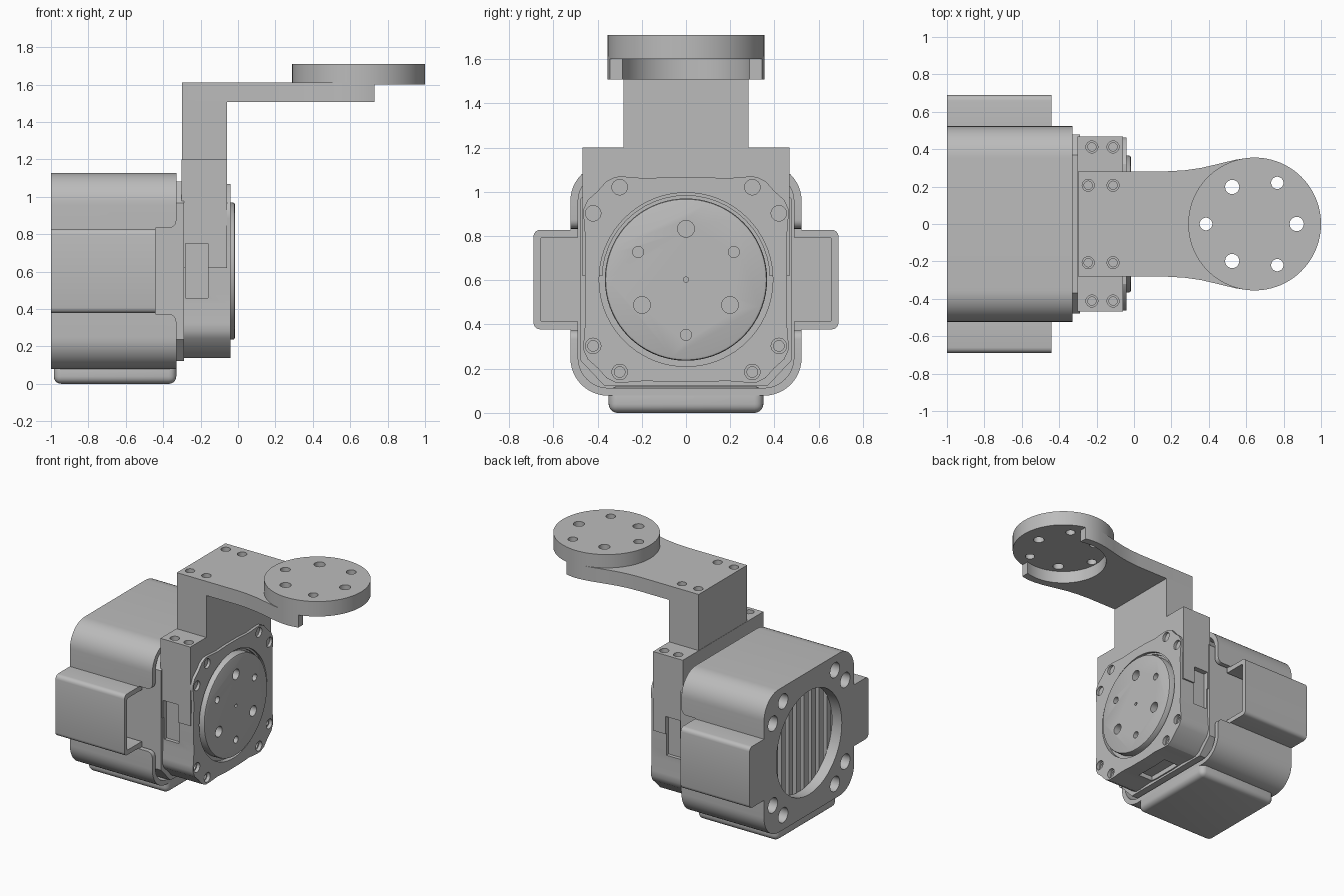
import bpy, bmesh, math
from mathutils import Vector

if "Cube" in bpy.data.objects:
    bpy.data.objects.remove(bpy.data.objects["Cube"], do_unlink=True)

GREY = bpy.data.materials.new("plain grey")
GREY.use_nodes = True
GREY.diffuse_color = (0.5, 0.5, 0.5, 1)
GREY.node_tree.nodes["Principled BSDF"].inputs["Base Color"].default_value = (0.5, 0.5, 0.5, 1)

CZ = 0.603  # height of the motor axis


def prism(name, pts, axis, lo, hi):
    """Extrude a 2D outline along an axis."""
    def place(p, t):
        u, v = p
        return {"x": (t, u, v), "y": (u, t, v), "z": (u, v, t)}[axis]
    bm = bmesh.new()
    a = [bm.verts.new(place(p, lo)) for p in pts]
    b = [bm.verts.new(place(p, hi)) for p in pts]
    bm.faces.new(a)
    bm.faces.new(b)
    for i in range(len(pts)):
        j = (i + 1) % len(pts)
        bm.faces.new((a[i], a[j], b[j], b[i]))
    bmesh.ops.recalc_face_normals(bm, faces=bm.faces)
    mesh = bpy.data.meshes.new(name)
    bm.to_mesh(mesh)
    bm.free()
    mesh.materials.append(GREY)
    ob = bpy.data.objects.new(name, mesh)
    bpy.context.collection.objects.link(ob)
    return ob


def arc(u, v, r, start, end, n=10):
    return [(u + r * math.cos(math.radians(start + (end - start) * i / n)),
             v + r * math.sin(math.radians(start + (end - start) * i / n))) for i in range(n + 1)]


def circle(u, v, r, n=48):
    return arc(u, v, r, 0, 360, n)[:-1]


def rect(u0, u1, v0, v1):
    return [(u0, v0), (u1, v0), (u1, v1), (u0, v1)]


def four_way(quarter, v=CZ):
    """Mirror a first-quadrant outline into all four quadrants."""
    q = list(quarter)
    full = q + [(-a, b) for a, b in reversed(q)] + [(-a, -b) for a, b in q] + [(a, -b) for a, b in reversed(q)]
    return [(a, b + v) for a, b in full]


def apply_modifier(ob, mod):
    bpy.context.view_layer.objects.active = ob
    bpy.ops.object.modifier_apply(modifier=mod.name)


def cut(ob, pts, axis, lo, hi, operation="DIFFERENCE"):
    tool = prism("cutter", pts, axis, lo, hi)
    mod = ob.modifiers.new("cut", "BOOLEAN")
    mod.operation, mod.solver, mod.object = operation, "EXACT", tool
    apply_modifier(ob, mod)
    bpy.data.objects.remove(tool, do_unlink=True)


def bevel(ob, width, segments, angle=40):
    mod = ob.modifiers.new("bevel", "BEVEL")
    mod.width, mod.segments = width, segments
    mod.limit_method, mod.angle_limit = "ANGLE", math.radians(angle)
    apply_modifier(ob, mod)


def screw_spots():
    for sy in (-1, 1):
        for sz in (-1, 1):
            yield sy * 0.3, CZ + sz * 0.418
            yield sy * 0.42, CZ + sz * 0.3


# Rear cover: hollow rounded shell with two side wings
def cover_outline(w, h, r, wing_y, wing_z, wing_r):
    return four_way(arc(wing_y - wing_r, wing_z - wing_r, wing_r, 0, 90, 4)
                    + [(w, wing_z)] + arc(w - r, h - r, r, 0, 90, 12))


cover = prism("rear_cover", cover_outline(0.523, 0.525, 0.17, 0.69, 0.225, 0.03), "x", -1, -0.33)
cut(cover, cover_outline(0.488, 0.49, 0.137, 0.658, 0.19, 0.01), "x", -0.92, -0.2)
upper = [(-0.2, 0.275), (-0.33, 0.275)] + arc(-0.37, 0.27, 0.04, 0, 90, 6) + [(-0.44, 0.23)]
upper = [(-0.2, 0.275)] + [(-0.37 + 0.04 * math.sin(math.radians(t)),
                            0.27 - 0.04 * math.cos(math.radians(t))) for t in range(90, -1, -15)] + [(-0.44, 0.23)]
notch = [(x, CZ + z) for x, z in upper] + [(x, CZ - z) for x, z in reversed(upper)]
cut(cover, notch, "y", -1, 1)
cut(cover, circle(0, CZ, 0.38, 64), "x", -1.1, -0.9)
for y, z in screw_spots():
    cut(cover, circle(y, z, 0.055, 24), "x", -1.1, -0.9)

# Bottom pad under the cover
pad = prism("bottom_pad", rect(-0.985, -0.33, -0.35, 0.35), "z", 0, 0.12)
bevel(pad, 0.04, 5)

# Motor body and the cooling fins behind it
prism("motor_body", four_way([(0.478, 0.365), (0.37, 0.48)]), "x", -0.86, -0.29)
for i in range(-4, 5):
    y = i * 0.088
    prism("cooling_fin", rect(y - 0.025, y + 0.025, CZ - 0.42, CZ + 0.42), "x", -0.915, -0.85)

# Front flange with gently waved edges
flange_edge = [(0.457, 0.1), (0.455, 0.18), (0.463, 0.28), (0.463, 0.32), (0.445, 0.36), (0.4, 0.4),
               (0.36, 0.445), (0.32, 0.465), (0.28, 0.466), (0.18, 0.458), (0.08, 0.464)]
flange = prism("front_flange", four_way(flange_edge), "x", -0.3, -0.04)
cut(flange, circle(0, CZ, 0.393, 72), "x", -0.075, 0.1)
for y, z in screw_spots():
    cut(flange, circle(y, z, 0.035, 24), "x", -0.065, 0.1)
    cut(flange, circle(y, z, 0.024, 24), "x", -0.15, 0.1)
cut(flange, rect(-0.28, -0.16, -0.14, 0.14), "z", 0, 0.175)

# Output disc with alternating large and small holes
disc = prism("output_disc", circle(0, CZ, 0.367, 72), "x", -0.2, -0.016)
bevel(disc, 0.012, 2, 60)
for i in range(6):
    a = math.radians(90 + 60 * i)
    r, ring = (0.038, 0.23) if i % 2 == 0 else (0.025, 0.25)
    cut(disc, circle(ring * math.cos(a), CZ + ring * math.sin(a), r, 24), "x", -0.1, 0.1)
cut(disc, circle(0, CZ, 0.012, 16), "x", -0.06, 0.1)

# Lower bracket straddling the motor
saddle = prism("bracket_saddle", rect(-0.468, 0.468, 0.62, 1.2), "x", -0.302, -0.06)
cut(saddle, circle(0, CZ, 0.38), "x", -0.5, 0.1)
for side in (-1, 1):
    lo, hi = sorted((side * 0.43, side * 0.6))
    for part in (flange, saddle):
        cut(part, rect(-0.28, -0.16, 0.46, 0.75), "y", lo, hi)
    for x in (-0.225, -0.112):
        cut(saddle, circle(x, side * 0.412, 0.032, 24), "z", 1.17, 1.3)
        cut(saddle, circle(x, side * 0.412, 0.022, 24), "z", 1.08, 1.3)

# Upright post and flared arm
prism("bracket_post", rect(-0.3, -0.06, -0.282, 0.282), "z", 1.19, 1.515)
DX, DR = 0.645, 0.355
edge = [(-0.3, 0.282), (0.18, 0.282), (0.27, 0.287), (0.36, 0.3), (0.45, 0.321), (0.54, 0.343)]
edge += arc(DX, 0, DR, 100, 76, 8)
arm = prism("bracket_arm", edge + [(x, -y) for x, y in reversed(edge)], "z", 1.508, 1.612)
cut(arm, circle(DX, 0, 0.3, 64), "z", 1.4, 1.7)
for x in (-0.245, -0.112):
    for y in (-0.207, 0.207):
        cut(arm, circle(x, y, 0.032, 24), "z", 1.58, 1.8)
        cut(arm, circle(x, y, 0.022, 24), "z", 1.53, 1.8)

# Mounting plate at the arm's end, drilled through
plate = prism("mounting_plate", circle(DX, 0, DR, 96), "z", 1.6, 1.71)
for x, y, r in ((0.385, 0, 0.034), (0.87, 0, 0.038), (0.525, 0.198, 0.038),
                (0.525, -0.198, 0.038), (0.766, 0.22, 0.033), (0.766, -0.22, 0.033)):
    cut(plate, circle(x, y, r, 24), "z", 1.5, 1.8)

# Smooth the curved surfaces, keep the edges sharp
for ob in bpy.context.collection.objects:
    if ob.type == "MESH":
        bpy.ops.object.select_all(action="DESELECT")
        ob.select_set(True)
        bpy.context.view_layer.objects.active = ob
        bpy.ops.object.shade_smooth_by_angle(angle=math.radians(25))
